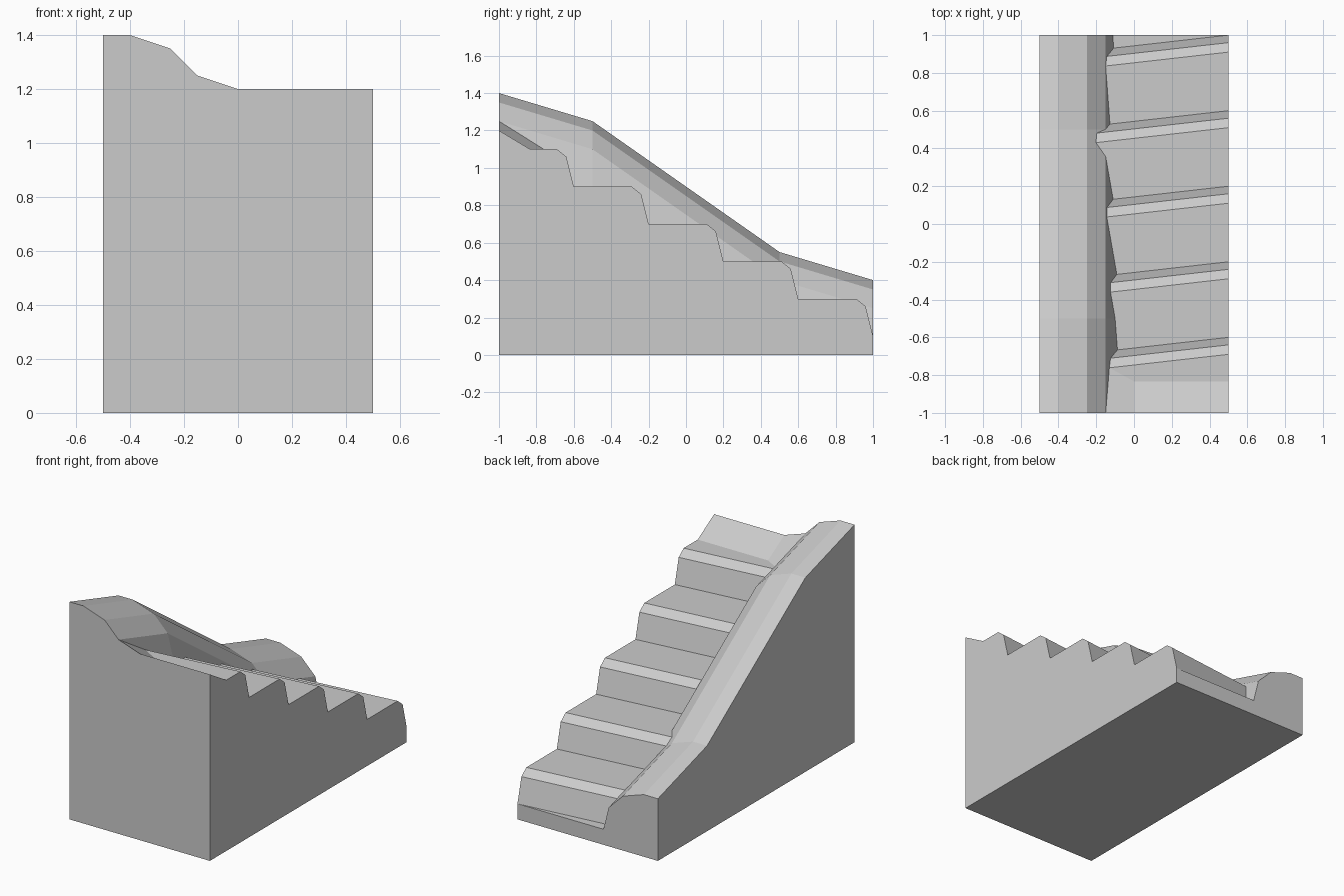
import bpy

if "Cube" in bpy.data.objects:
    bpy.data.objects.remove(bpy.data.objects["Cube"], do_unlink=True)

# Single plain stone colour
GREY = (0.6, 0.6, 0.6, 1)
stone = bpy.data.materials.new("stone_grey")
stone.use_nodes = True
stone.diffuse_color = GREY
stone.node_tree.nodes["Principled BSDF"].inputs["Base Color"].default_value = GREY


def loft(name, sections):
    """Join equal-length closed cross-sections into a capped solid."""
    n = len(sections[0])
    verts = [p for s in sections for p in s]
    faces = [tuple(range(n)), tuple(range(len(verts) - n, len(verts)))]
    for k in range(len(sections) - 1):
        for i in range(n):
            j = (i + 1) % n
            faces.append((k * n + i, k * n + j, (k + 1) * n + j, (k + 1) * n + i))
    mesh = bpy.data.meshes.new(name)
    mesh.from_pydata(verts, [], faces)
    mesh.materials.append(stone)
    obj = bpy.data.objects.new(name, mesh)
    bpy.context.collection.objects.link(obj)
    bpy.context.view_layer.objects.active = obj
    obj.select_set(True)
    bpy.ops.object.mode_set(mode='EDIT')
    bpy.ops.mesh.select_all(action='SELECT')
    bpy.ops.mesh.normals_make_consistent(inside=False)
    bpy.ops.object.mode_set(mode='OBJECT')
    obj.select_set(False)
    return obj


# Raised bank along the side, with a steep wall towards the steps
def bank_section(y, crest):
    drop = min(0.28, crest - 0.17)
    foot = -0.15 + drop / 4
    outline = [(-0.5, 0), (-0.5, crest), (-0.4, crest), (-0.25, crest - 0.05),
               (-0.15, crest - 0.15), (foot, crest - 0.15 - drop), (foot, 0)]
    return [(x, y, z) for x, z in outline]


loft("side_bank", [bank_section(y, c) for y, c in
                   [(-1, 1.4), (-0.5, 1.25), (0.5, 0.55), (1, 0.4)]])


# Sloping landing at the top of the flight
def landing_section(y, z):
    outline = [(-0.15, 0), (-0.15, z + 0.05), (0, z), (0.5, z), (0.5, 0)]
    return [(px, y, pz) for px, pz in outline]


loft("top_landing", [landing_section(-1, 1.2), landing_section(-0.75, 1.05)])

# Low slab under the flight
loft("base_slab", [[(x, -1, 0), (x, 1, 0), (x, 1, 0.1), (x, -1, 0.1)]
                   for x in (-0.4, 0.5)])

# Flight of five chamfered steps, set slightly askew
steps = []
for i in range(5):
    y, z = -0.6 + 0.4 * i, 1.1 - 0.2 * i
    steps += [(y - 0.09, z), (y - 0.04, z - 0.04), (y, z - 0.2)]


def steps_section(x):
    skew = 0.113 * (x - 0.5)
    return [(x, -1, 0.1), (x, -1, 1.1)] + [(x, y + skew, z) for y, z in steps]


loft("stair_flight", [steps_section(x) for x in (-0.3, 0.5)])
